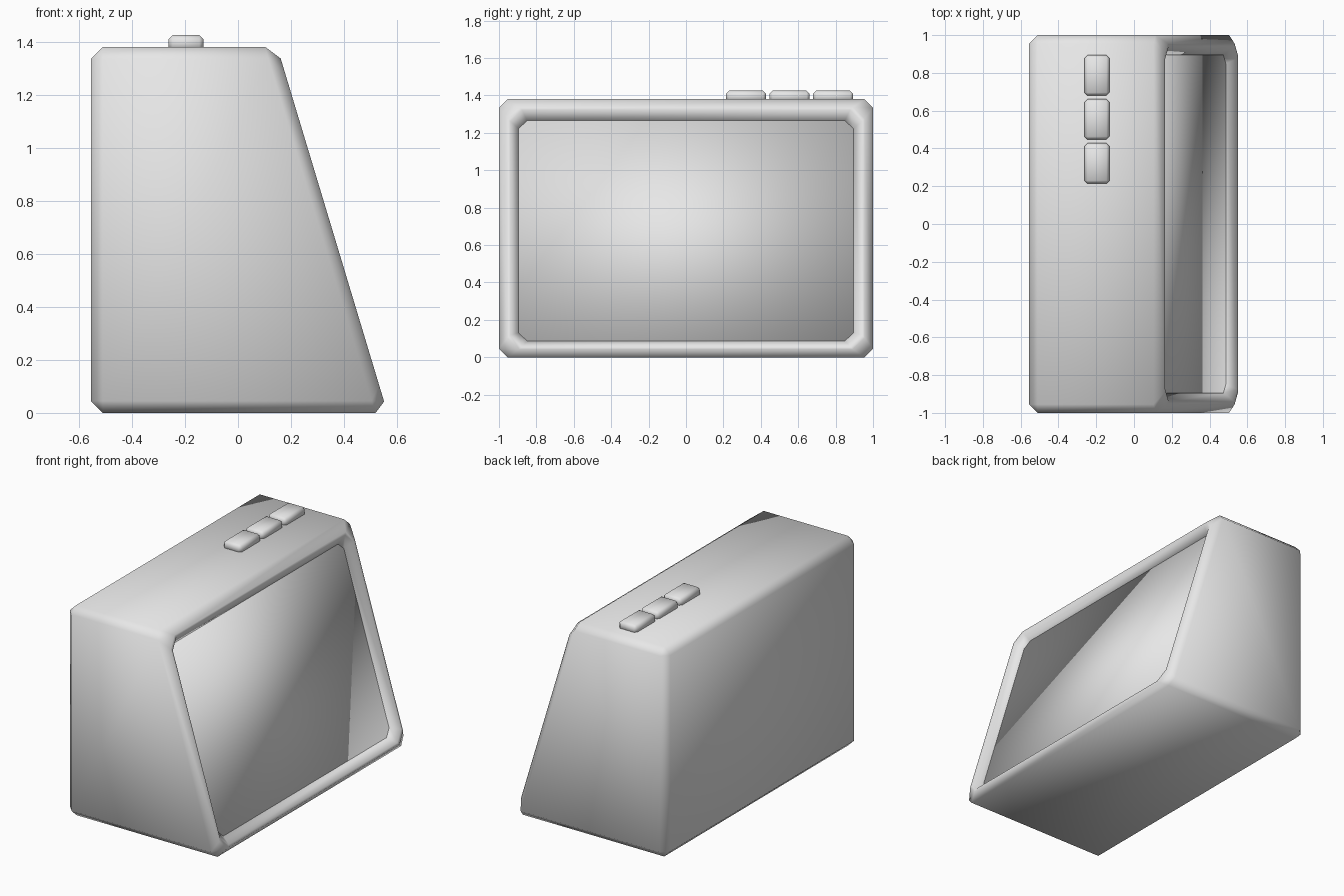
import bpy, bmesh
from mathutils import Vector, Matrix

if "Cube" in bpy.data.objects:
    bpy.data.objects.remove(bpy.data.objects["Cube"], do_unlink=True)

CHAMFER = 0.045
grey = bpy.data.materials.new("light_grey")
grey.use_nodes = True
grey.diffuse_color = (0.8, 0.8, 0.8, 1)
grey.node_tree.nodes["Principled BSDF"].inputs["Base Color"].default_value = grey.diffuse_color


def finish(bm, name, chamfer=0.0):
    """Chamfer every edge, smooth the faces and link the object."""
    bmesh.ops.recalc_face_normals(bm, faces=bm.faces)
    if chamfer:
        bmesh.ops.bevel(bm, geom=bm.edges[:], offset=chamfer, offset_type='OFFSET',
                        segments=1, profile=0.5, affect='EDGES', clamp_overlap=True)
    for f in bm.faces:
        f.smooth = True
    mesh = bpy.data.meshes.new(name)
    bm.to_mesh(mesh)
    bm.free()
    mesh.materials.append(grey)
    obj = bpy.data.objects.new(name, mesh)
    bpy.context.collection.objects.link(obj)
    return obj


def box(name, matrix, size, chamfer=0.0):
    bm = bmesh.new()
    bmesh.ops.create_cube(bm, size=1, matrix=matrix @ Matrix.Diagonal((*size, 1)))
    return finish(bm, name, chamfer)


# Sloping front, from its lower to its upper edge
low, high = Vector((0.564, 0, 0)), Vector((0.148, 0, 1.38))
up = (high - low).normalized()
out = Vector((0, 1, 0)).cross(up)
centre = (low + high) / 2
length = (high - low).length
RIM = 0.105

# Wedge casing with a framed recess in the slope
bm = bmesh.new()
profile = [(-0.555, 0), (low.x, low.z), (high.x, high.z), (-0.555, high.z)]
side = bm.faces.new([bm.verts.new((x, -1, z)) for x, z in profile])
ext = bmesh.ops.extrude_face_region(bm, geom=[side])
bmesh.ops.translate(bm, vec=(0, 2, 0),
                    verts=[v for v in ext["geom"] if isinstance(v, bmesh.types.BMVert)])
bmesh.ops.recalc_face_normals(bm, faces=bm.faces)
slope = max(bm.faces, key=lambda f: f.normal.dot(out))
bmesh.ops.inset_region(bm, faces=[slope], thickness=RIM, use_even_offset=True)
hole = bmesh.ops.extrude_face_region(bm, geom=[slope])
bmesh.ops.translate(bm, vec=out * -0.15,
                    verts=[v for v in hole["geom"] if isinstance(v, bmesh.types.BMVert)])
if slope.is_valid:
    bmesh.ops.delete(bm, geom=[slope], context='FACES_ONLY')
finish(bm, "casing", CHAMFER)

# Screen block set just behind the chamfered rim
thick = 0.08
frame = Matrix((out, (0, 1, 0), up)).transposed().to_4x4()
frame.translation = centre - out * (0.05 + thick / 2)
box("screen", frame, (thick, 2 - 2 * RIM + 0.02, length - 2 * RIM + 0.02))

# Row of three buttons on top
for i in range(3):
    box(f"button_{i + 1}", Matrix.Translation((-0.196, 0.321 + i * 0.233, 1.395)),
        (0.132, 0.214, 0.06), 0.016)
